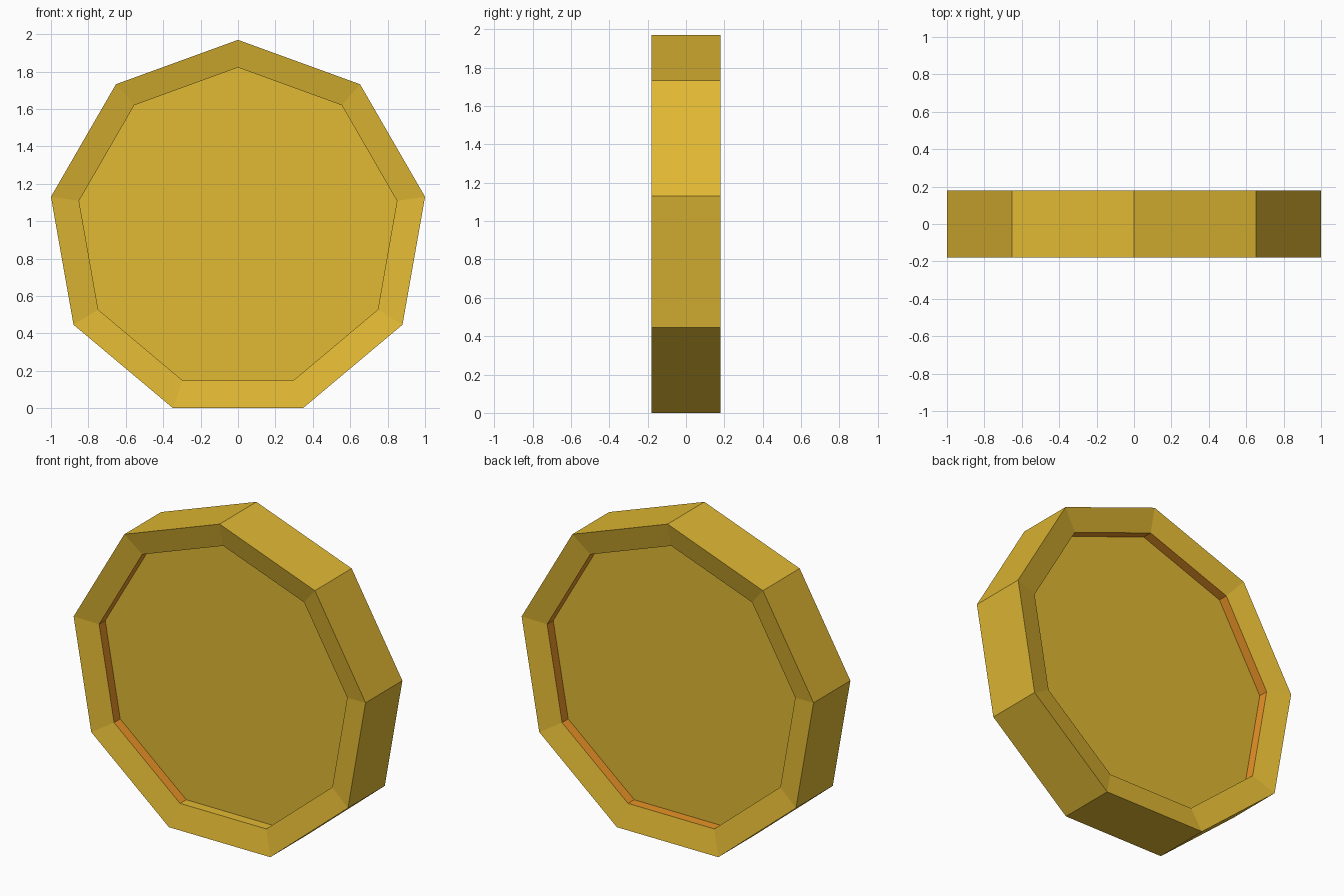
import bpy, bmesh, math

if "Cube" in bpy.data.objects:
    bpy.data.objects.remove(bpy.data.objects["Cube"])

SIDES = 9
R = 1 / math.cos(math.radians(10))               # width is exactly 2
CZ = R * math.cos(math.radians(20))              # flat side rests on z = 0
MID = R * (1 + math.cos(math.radians(20))) / 2   # middle of the height


def material(name, rgb):
    m = bpy.data.materials.new(name)
    m.diffuse_color = (*rgb, 1)
    m.use_nodes = True
    m.node_tree.nodes["Principled BSDF"].inputs["Base Color"].default_value = m.diffuse_color
    return m


gold = material("gold", (0.75, 0.48, 0.033))
orange = material("dark_orange", (0.80, 0.29, 0.02))

bm = bmesh.new()


def ring(y, scale):
    """Nine-sided loop at depth y, shrunk about the coin's middle."""
    verts = []
    for i in range(SIDES):
        a = math.radians(90) + math.tau * i / SIDES
        z = CZ + R * math.sin(a)
        verts.append(bm.verts.new((R * math.cos(a) * scale, y, MID + (z - MID) * scale)))
    return verts


def bridge(a, b, mat):
    faces = []
    for i in range(SIDES):
        j = (i + 1) % SIDES
        f = bm.faces.new((a[i], a[j], b[j], b[i]))
        f.material_index = mat
        faces.append(f)
    return faces


# Each side: sloped rim, steep step and sunken floor
outer = {}
for s in (-1, 1):
    outer[s] = ring(s * 0.18, 1.0)
    lip = ring(s * 0.145, 0.85)
    floor = ring(s * 0.085, 0.85)
    bridge(outer[s], lip, 0)
    step = bridge(lip, floor, 1)
    bm.faces.new(floor)
    if s == -1:
        # the lowest step face on the front is plain gold
        min(step, key=lambda f: f.calc_center_median().z).material_index = 0

# Outer edge band
bridge(outer[-1], outer[1], 0)
bmesh.ops.recalc_face_normals(bm, faces=bm.faces[:])

mesh = bpy.data.meshes.new("coin")
bm.to_mesh(mesh)
bm.free()
mesh.materials.append(gold)
mesh.materials.append(orange)
coin = bpy.data.objects.new("coin", mesh)
bpy.context.collection.objects.link(coin)
